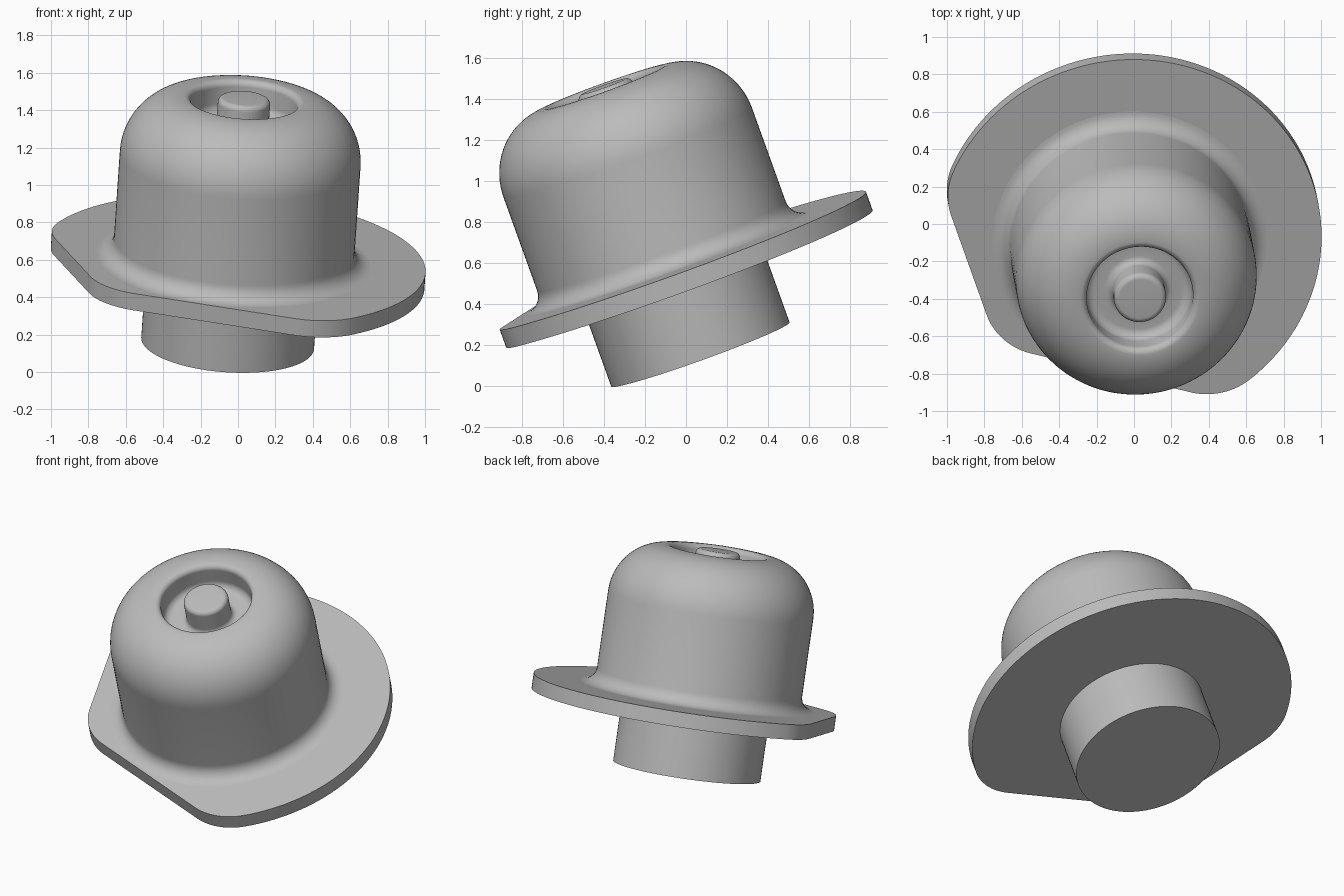
import bpy, bmesh, math
from mathutils import Matrix, Vector

cube = bpy.data.objects.get("Cube")
if cube:
    bpy.data.objects.remove(cube, do_unlink=True)

# Single grey finish
GREY = (0.5, 0.5, 0.5, 1.0)
grey = bpy.data.materials.new("light_grey")
grey.use_nodes = True
grey.diffuse_color = GREY
grey.node_tree.nodes["Principled BSDF"].inputs["Base Color"].default_value = GREY

# Tilted frame: origin at the middle of the flange's upper face
axis = Vector((0.068, -0.36, 1)).normalized()
side = (Vector((1, 0, 0)) - axis * axis.x).normalized()
depth = axis.cross(side)
frame = Matrix((side, depth, axis)).transposed().to_4x4()
frame.translation = (-0.025, -0.09, 0.6)


def finish(bm, name):
    bmesh.ops.recalc_face_normals(bm, faces=bm.faces)
    mesh = bpy.data.meshes.new(name)
    bm.to_mesh(mesh)
    bm.free()
    mesh.materials.append(grey)
    ob = bpy.data.objects.new(name, mesh)
    bpy.context.collection.objects.link(ob)
    ob.matrix_world = frame
    bpy.ops.object.select_all(action='DESELECT')
    ob.select_set(True)
    bpy.context.view_layer.objects.active = ob
    bpy.ops.object.shade_smooth_by_angle(angle=math.radians(30))
    return ob


def arc(r, h, rx, rh, start, end, n=8):
    angles = [math.radians(start + (end - start) * i / n) for i in range(n + 1)]
    return [(r + rx * math.cos(a), h + rh * math.sin(a)) for a in angles]


def revolve(name, profile, steps=96):
    bm = bmesh.new()
    verts = [bm.verts.new((r, 0, h)) for r, h in profile]
    edges = [bm.edges.new(pair) for pair in zip(verts, verts[1:])]
    bmesh.ops.spin(bm, geom=verts + edges, cent=(0, 0, 0), axis=(0, 0, 1),
                   angle=math.tau, steps=steps, use_duplicate=False)
    bmesh.ops.remove_doubles(bm, verts=bm.verts, dist=1e-4)
    return finish(bm, name)


# Domed body with flared foot, recessed crown and central button
revolve("domed_body",
        [(0, -0.03), (0.735, -0.03)]
        + arc(0.735, 0.09, 0.09, 0.09, 270, 180)       # foot fillet
        + arc(0.32, 0.575, 0.325, 0.34, 0, 90, 20)     # shoulder
        + arc(0.32, 0.88, 0.035, 0.035, 90, 180)       # recess rim
        + arc(0.235, 0.79, 0.05, 0.05, 0, -90)         # recess floor
        + arc(0.18, 0.78, 0.04, 0.04, 270, 180)        # button foot
        + arc(0.11, 0.89, 0.03, 0.03, 0, 90)           # button edge
        + [(0, 0.92)])

# Lower spigot
revolve("lower_spigot", [(0, -0.474), (0.463, -0.474), (0.463, -0.05), (0, -0.05)])

# Flange: a disc with two flats and rounded corners
RADIUS, CORNER, THICK = 1.03, 0.35, 0.095
FLATS = [(math.radians(198.5), 0.853), (math.radians(254.3), 0.747)]


def inner_point(a):
    r = RADIUS - CORNER
    for direction, dist in FLATS:
        c = math.cos(a - direction)
        if c > 0.01:
            r = min(r, (dist - CORNER) / c)
    return Vector((r * math.cos(a), r * math.sin(a), 0))


core = [inner_point(math.tau * i / 1440) for i in range(1440)]
bm = bmesh.new()
outline = []
for i in range(180):
    a = math.tau * i / 180
    d = Vector((math.cos(a), math.sin(a), 0))
    outline.append(bm.verts.new(max(core, key=d.dot) + d * CORNER))
face = bm.faces.new(outline)
made = bmesh.ops.extrude_face_region(bm, geom=[face])
bmesh.ops.translate(bm, vec=(0, 0, -THICK),
                    verts=[g for g in made["geom"] if isinstance(g, bmesh.types.BMVert)])
finish(bm, "flange")
